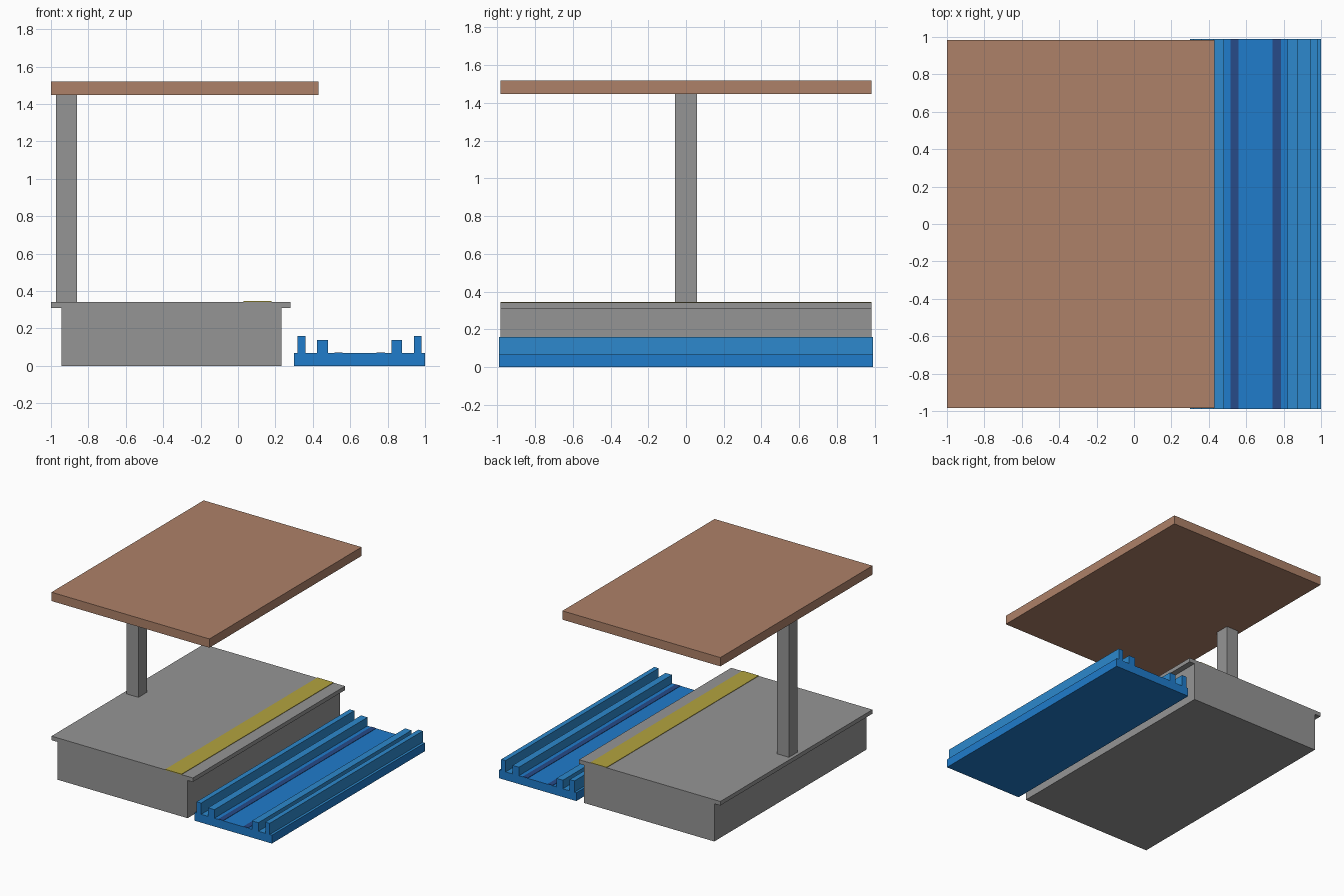
import bpy
import bmesh

cube = bpy.data.objects.get("Cube")
if cube:
    bpy.data.objects.remove(cube, do_unlink=True)


def material(name, rgb):
    m = bpy.data.materials.new(name)
    m.use_nodes = True
    color = (*rgb, 1)
    m.diffuse_color = color
    bsdf = next(n for n in m.node_tree.nodes if n.type == 'BSDF_PRINCIPLED')
    bsdf.inputs["Base Color"].default_value = color
    return m


concrete = material("concrete grey", (0.30, 0.30, 0.30))
roofing = material("roof brown", (0.42, 0.22, 0.14))
yellow = material("safety yellow", (0.45, 0.37, 0.05))
blue = material("track blue", (0.014, 0.20, 0.60))
light_blue = material("rail light blue", (0.026, 0.25, 0.61))
navy = material("stripe navy", (0.02, 0.07, 0.25))


def extrude(name, profile, half_depth, mats):
    """Extrude an x-z outline along y, centred on y = 0."""
    bm = bmesh.new()
    front = bm.faces.new([bm.verts.new((x, -half_depth, z)) for x, z in profile])
    back = bmesh.ops.extrude_face_region(bm, geom=[front], use_keep_orig=True)
    for v in back["geom"]:
        if isinstance(v, bmesh.types.BMVert):
            v.co.y = half_depth
    bmesh.ops.recalc_face_normals(bm, faces=bm.faces)
    mesh = bpy.data.meshes.new(name)
    bm.to_mesh(mesh)
    bm.free()
    for m in mats:
        mesh.materials.append(m)
    obj = bpy.data.objects.new(name, mesh)
    bpy.context.collection.objects.link(obj)
    return obj


def box(name, x0, x1, z0, z1, half_depth, mat):
    return extrude(name, [(x0, z0), (x1, z0), (x1, z1), (x0, z1)], half_depth, [mat])


# Platform with overhanging slab edge
extrude("platform", [(-0.945, 0), (0.233, 0), (0.233, 0.309), (0.28, 0.309),
                     (0.28, 0.342), (-1, 0.342), (-1, 0.309), (-0.945, 0.309)],
        0.984, [concrete])
box("safety_line", 0.03, 0.178, 0.34, 0.346, 0.984, yellow)

# Shelter
box("roof_post", -0.972, -0.862, 0.342, 1.45, 0.057, concrete)
box("roof", -1, 0.43, 1.448, 1.52, 0.984, roofing)

# Track bed: one outline with two guide walls and two inner ribs
floor = 0.068
outline = [(0.30, 0), (1.0, 0), (1.0, floor)]
for x0, x1, top in ((0.94, 0.98, 0.16), (0.82, 0.878, 0.138),
                    (0.422, 0.48, 0.138), (0.318, 0.36, 0.16)):
    outline += [(x1, floor), (x1, top), (x0, top), (x0, floor)]
outline.append((0.30, floor))
track = extrude("track_bed", outline, 0.99, [blue, light_blue])

# Walls, ribs and the channels between them are lighter than the bed and end caps
for face in track.data.polygons:
    outside = abs(face.center.x - 0.65) > 0.16
    if outside and face.center.z > floor - 0.001 and abs(face.normal.y) < 0.5:
        face.material_index = 1

# Painted running strips
for side, x in (("right", 0.537), ("left", 0.763)):
    box(side + "_running_strip", x - 0.022, x + 0.022, floor - 0.002, floor + 0.003,
        0.989, navy)
